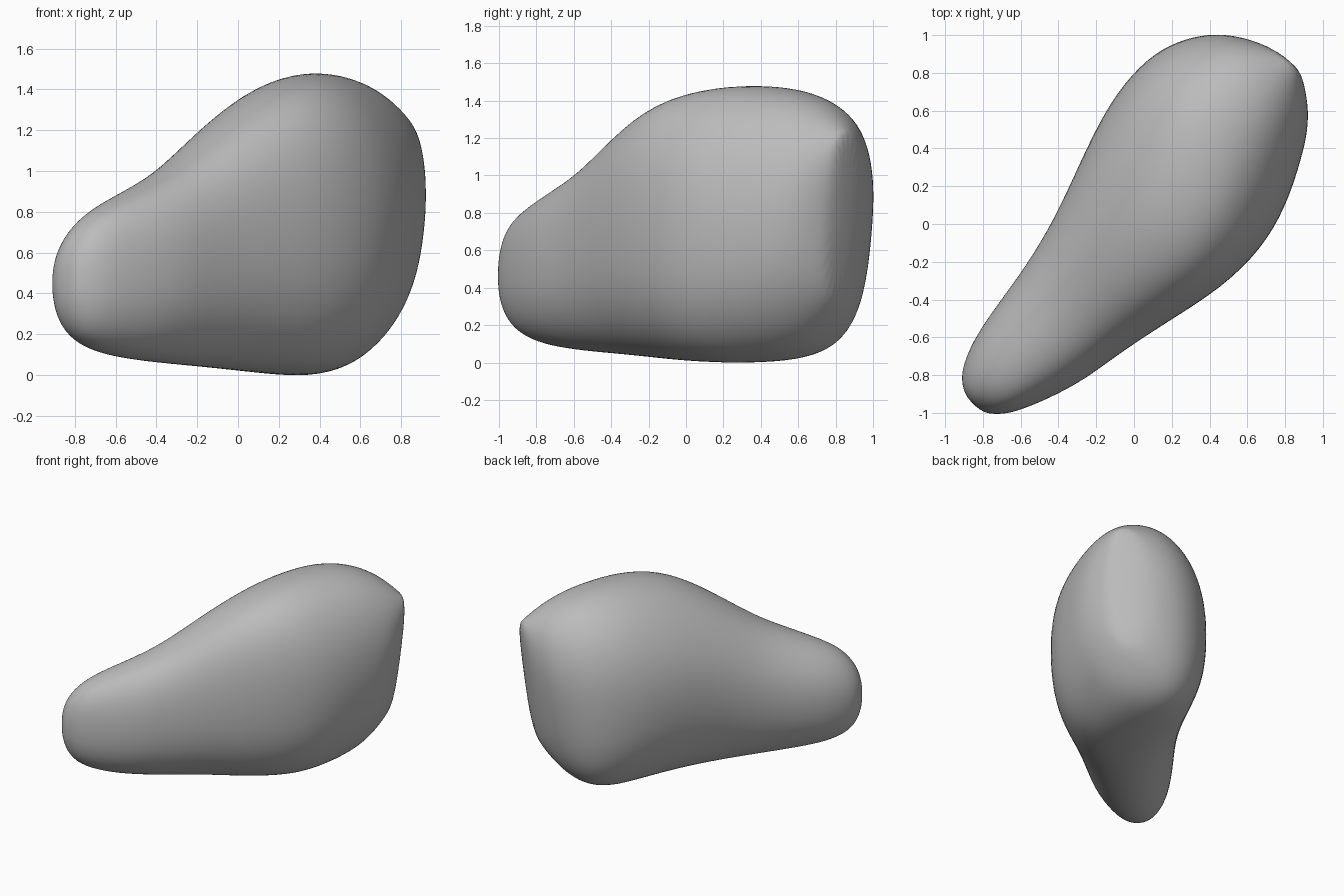
import bpy, bmesh, math
from mathutils import Vector

cube = bpy.data.objects.get("Cube")
if cube:
    bpy.data.objects.remove(cube)

# One plain material for the whole body
grey = bpy.data.materials.new("plain grey")
grey.use_nodes = True
colour = (0.5, 0.5, 0.5, 1)
grey.diffuse_color = colour
grey.node_tree.nodes["Principled BSDF"].inputs["Base Color"].default_value = colour

# Long axis runs diagonally in plan; side is perpendicular to it
ALONG = Vector((0.66, 0.75, 0))
SIDE = Vector((0.75, -0.66, 0))
SIDES = 24

# Sections: distance along, back side, front side, bottom, top,
# sideways shift of the top ridge, sideways shift of the keel
SECTIONS = [
    (-1.28, -.04, .05, .38, .52, 0, 0),
    (-1.255, -.105, .10, .28, .63, .01, 0),
    (-1.205, -.16, .155, .2, .71, .03, 0),
    (-1.13, -.20, .205, .145, .785, .04, 0),
    (-1.00, -.24, .27, .10, .855, .04, 0),
    (-.80, -.265, .35, .07, .935, .05, 0),
    (-.55, -.285, .40, .05, 1.045, .065, 0),
    (-.25, -.34, .485, .03, 1.25, .085, 0),
    (.05, -.435, .575, .005, 1.415, .11, .03),
    (.35, -.52, .60, -.01, 1.485, .07, .02),
    (.60, -.54, .55, -.005, 1.49, 0, -.05),
    (.80, -.51, .465, .02, 1.45, 0, -.08),
    (.95, -.43, .39, .085, 1.375, 0, -.08),
    (1.05, -.335, .31, .185, 1.305, .02, -.06),
    (1.12, -.215, .215, .29, 1.25, .04, -.02),
    (1.16, -.08, .13, .39, 1.215, .04, 0),
]


def rounded(t, power):
    """Slightly squared-off circle value."""
    return math.copysign(abs(t) ** power, t)


def ring(bm, u, v0, v1, z0, z1, ridge, keel):
    """One closed section, leaning outwards and fuller below at the broad end."""
    broad = min(max((u + 0.2) / 0.6, 0), 1)
    lean = 0.12 * min(max((u - 0.4) / 0.6, 0), 1)
    verts = []
    for i in range(SIDES):
        a = math.tau * i / SIDES
        power = 0.92 - (0.1 * broad if i > SIDES / 2 else 0)
        s = rounded(math.sin(a), power)
        v = (v0 + v1) / 2 + (v1 - v0) / 2 * rounded(math.cos(a), power)
        v += (ridge if s > 0 else keel) * s * s
        z = (z0 + z1) / 2 + (z1 - z0) / 2 * s
        p = ALONG * (u + lean * (z - 0.8)) + SIDE * v
        verts.append(bm.verts.new((p.x, p.y, z)))
    return verts


# Loft the body through the sections and close both ends
bm = bmesh.new()
rings = [ring(bm, *s) for s in SECTIONS]
for a, b in zip(rings, rings[1:]):
    for i in range(SIDES):
        j = (i + 1) % SIDES
        bm.faces.new((a[i], a[j], b[j], b[i]))
bm.faces.new(rings[0])
bm.faces.new(rings[-1])
bmesh.ops.recalc_face_normals(bm, faces=bm.faces)
for f in bm.faces:
    f.smooth = True

mesh = bpy.data.meshes.new("body")
bm.to_mesh(mesh)
bm.free()
mesh.materials.append(grey)
body = bpy.data.objects.new("body", mesh)
bpy.context.collection.objects.link(body)
soft = body.modifiers.new("soften", 'SUBSURF')
soft.levels = soft.render_levels = 2
